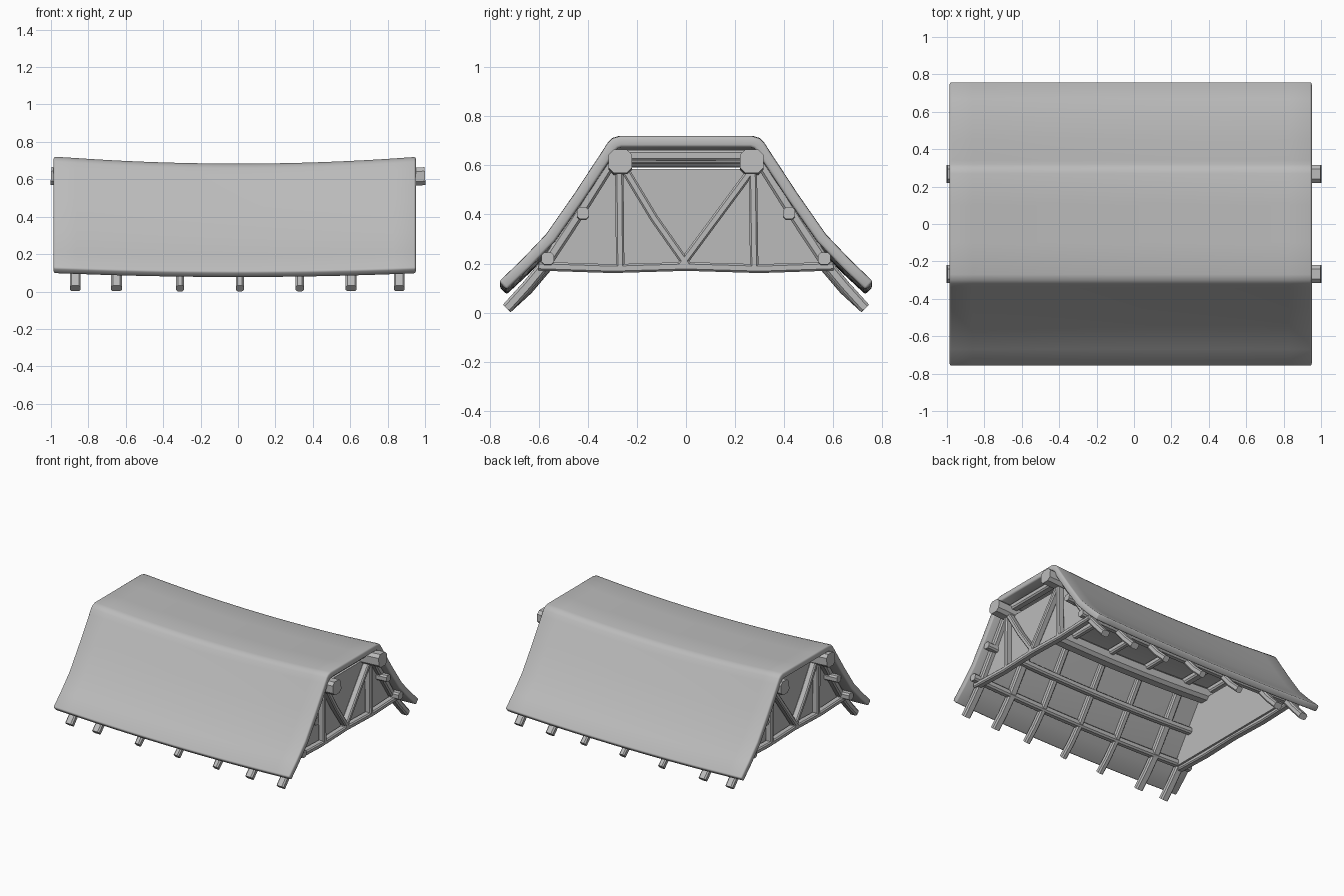
import bpy, bmesh
from mathutils import Vector

cube = bpy.data.objects.get("Cube")
if cube:
    bpy.data.objects.remove(cube, do_unlink=True)

grey = bpy.data.materials.new("plain_grey")
grey.use_nodes = True
colour = (0.5, 0.5, 0.5, 1)
grey.diffuse_color = colour
grey.node_tree.nodes["Principled BSDF"].inputs["Base Color"].default_value = colour


def sag(x, y, z):
    """Lower a point towards the middle of the roof's length."""
    depth = 0.017 + 0.028 * z if z > 0.05 else 0
    return Vector((x, y, z - depth * max(0, 1 - x * x / 0.94)))


def finish(name, bm, angle=0.6):
    mesh = bpy.data.meshes.new(name)
    bm.to_mesh(mesh)
    bm.free()
    mesh.materials.append(grey)
    obj = bpy.data.objects.new(name, mesh)
    bpy.context.collection.objects.link(obj)
    bpy.ops.object.select_all(action="DESELECT")
    obj.select_set(True)
    bpy.context.view_layer.objects.active = obj
    bpy.ops.object.shade_smooth_by_angle(angle=angle)
    return obj


def timber(name, path, side, width, height, chamfer=0.22):
    """Sweep a chamfered rectangle along a path; side is the width axis."""
    bm = bmesh.new()
    side = Vector(side)
    a, b = width / 2, height / 2
    c = chamfer * min(width, height)
    section = [(a, b - c), (a - c, b), (c - a, b), (-a, b - c),
               (-a, c - b), (c - a, -b), (a - c, -b), (a, c - b)]
    rings = []
    for i, p in enumerate(path):
        tangent = (path[min(i + 1, len(path) - 1)] - path[max(i - 1, 0)]).normalized()
        across = (side - tangent * side.dot(tangent)).normalized()
        up = across.cross(tangent)
        rings.append([bm.verts.new(p + across * u + up * v) for u, v in section])
    for r, s in zip(rings, rings[1:]):
        for k in range(8):
            n = (k + 1) % 8
            bm.faces.new((r[k], r[n], s[n], s[k]))
    bm.faces.new(rings[0])
    bm.faces.new(rings[-1])
    bmesh.ops.recalc_face_normals(bm, faces=bm.faces)
    return finish(name, bm)


def mirrored(half):
    """Complete a half profile running from the eave to the centre."""
    return [(-y, z) for y, z in half] + [(y, z) for y, z in reversed(half)]


def span(start, end, steps):
    return [start + (end - start) * i / steps for i in range(steps + 1)]


# Roof covering
profile = mirrored([(0.762, 0.127), (0.67, 0.215), (0.57, 0.32), (0.455, 0.485),
                    (0.34, 0.66), (0.318, 0.695), (0.3, 0.712), (0.27, 0.721), (0.1, 0.721)])
bm = bmesh.new()
grid = [[bm.verts.new(sag(x, y, z)) for y, z in profile] for x in span(-0.985, 0.95, 16)]
for r, s in zip(grid, grid[1:]):
    for j in range(len(profile) - 1):
        bm.faces.new((r[j], s[j], s[j + 1], r[j + 1]))
roof = finish("roof_covering", bm, 0.7)
shell = roof.modifiers.new("thickness", "SOLIDIFY")
shell.thickness = 0.045
shell.offset = -1
shell.use_even_offset = True
edge = roof.modifiers.new("soft_edge", "BEVEL")
edge.width = 0.01
edge.segments = 2
edge.limit_method = "ANGLE"
edge.angle_limit = 1.0

# Main beams and smaller purlins along the length
for label, s in (("front", -1), ("back", 1)):
    for part, y, z, size, x0, x1 in (("main_beam", 0.268, 0.617, 0.096, -1, 1),
                                     ("upper_purlin", 0.42, 0.407, 0.048, -0.96, 0.94),
                                     ("lower_purlin", 0.563, 0.222, 0.05, -0.96, 0.94)):
        path = [sag(x, s * y, z) for x in span(x0, x1, 12)]
        timber(f"{label}_{part}", path, (0, 1, 0), size, size)

# Bent rafters below the covering
rafter_line = mirrored([(0.73, 0.017), (0.645, 0.115), (0.565, 0.212), (0.435, 0.41),
                        (0.31, 0.61), (0.27, 0.648), (0.1, 0.648)])
for i, (x, width) in enumerate(((-0.87, 0.058), (-0.65, 0.058), (-0.31, 0.042), (0.01, 0.042),
                                (0.33, 0.044), (0.605, 0.058), (0.862, 0.058))):
    timber(f"rafter_{i + 1}", [sag(x, y, z) for y, z in rafter_line],
           (1, 0, 0), width, 0.044)

# Trusses and gable panels at both ends
for label, s in (("right", -1), ("left", 1)):
    x = s * 0.88
    members = {
        "tie_beam": ([(-0.6, 0.193), (-0.3, 0.183), (0, 0.192), (0.3, 0.183), (0.6, 0.193)], 0.036),
        "front_post": ([(-0.268, 0.19), (-0.272, 0.6)], 0.034),
        "back_post": ([(0.278, 0.19), (0.272, 0.6)], 0.034),
        "front_brace": ([(-0.25, 0.59), (-0.13, 0.39), (0.01, 0.19)], 0.034),
        "back_brace": ([(0.27, 0.59), (0.13, 0.4), (-0.025, 0.19)], 0.034),
    }
    for part, (line, size) in members.items():
        timber(f"{label}_{part}", [sag(x, y, z) for y, z in line], (1, 0, 0), 0.05, size)

    bm = bmesh.new()
    outline = mirrored([(0.56, 0.19), (0.43, 0.4), (0.31, 0.585)])
    face = bm.faces.new([bm.verts.new((s * 0.84, y, z)) for y, z in outline])
    slab = bmesh.ops.extrude_face_region(bm, geom=[face])
    moved = [v for v in slab["geom"] if isinstance(v, bmesh.types.BMVert)]
    bmesh.ops.translate(bm, verts=moved, vec=(s * 0.015, 0, 0))
    bmesh.ops.recalc_face_normals(bm, faces=bm.faces)
    finish(f"{label}_gable_panel", bm)
